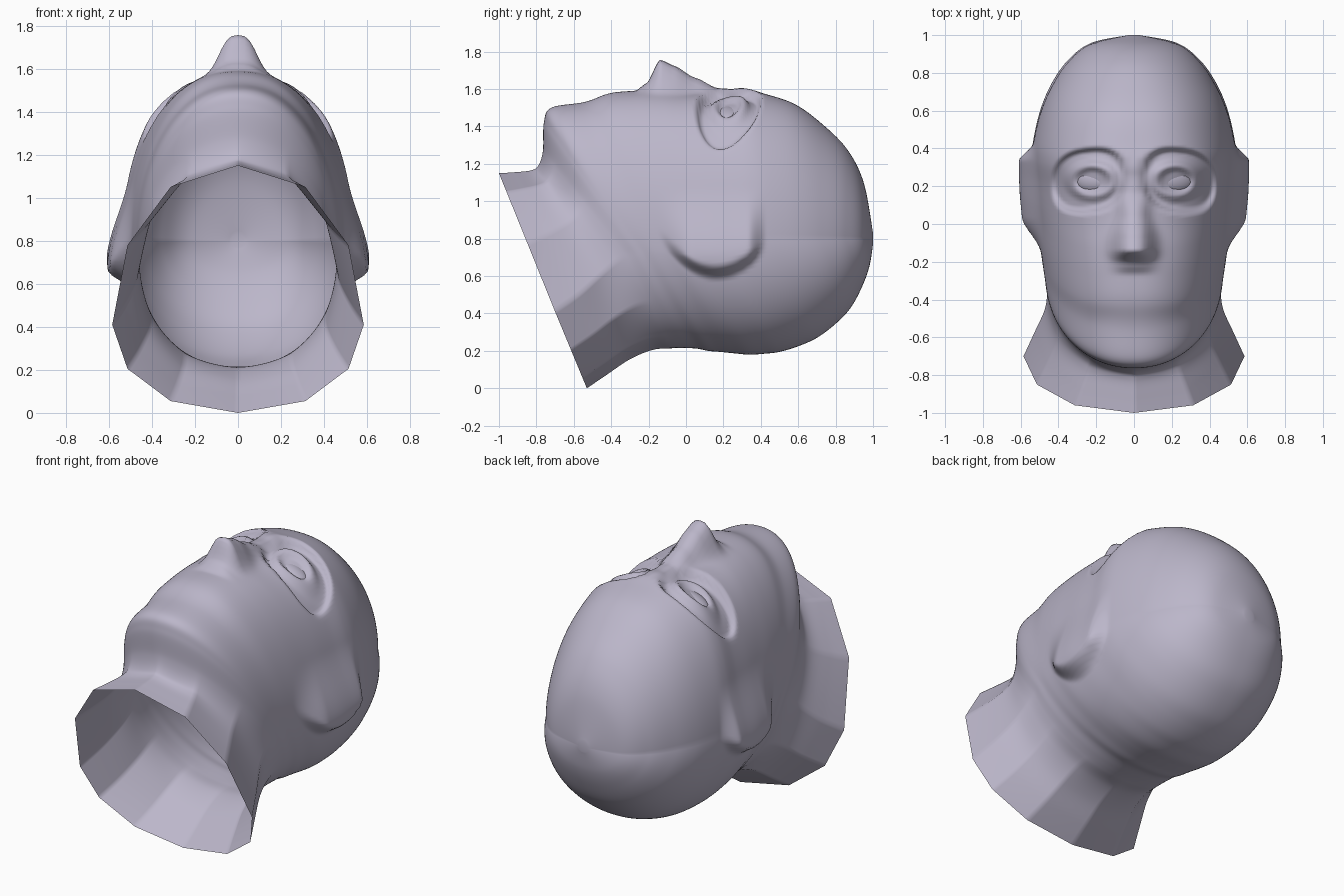
import bpy, bmesh, math
from math import sin, cos, pi, exp

if "Cube" in bpy.data.objects:
    bpy.data.objects.remove(bpy.data.objects["Cube"])

skin = bpy.data.materials.new("lavender_grey")
skin.diffuse_color = (0.50, 0.47, 0.59, 1)
skin.use_nodes = True
skin.node_tree.nodes["Principled BSDF"].inputs["Base Color"].default_value = skin.diffuse_color

# Ring keys: front (y, z), half width, side (y, z), back (y, z)
KEYS = [
    (-1.00, 1.15, .585, -.70, .41, -.53, .00),
    (-.92, 1.155, .525, -.57, .50, -.42, .075),
    (-.83, 1.165, .475, -.46, .60, -.30, .155),
    (-.79, 1.19, .46, -.38, .67, -.18, .205),
    (-.765, 1.27, .46, -.32, .71, -.08, .214),
    (-.76, 1.42, .47, -.27, .73, .00, .215),
    (-.72, 1.50, .475, -.23, .735, .06, .212),
    (-.55, 1.53, .485, -.18, .735, .12, .20),
    (-.43, 1.575, .495, -.12, .73, .18, .195),
    (-.28, 1.59, .51, -.04, .72, .26, .187),
    (-.14, 1.59, .52, .05, .72, .34, .18),
    (.00, 1.58, .53, .15, .73, .42, .185),
    (.17, 1.585, .535, .25, .75, .50, .195),
    (.30, 1.605, .54, .36, .78, .60, .225),
    (.42, 1.575, .53, .45, .80, .70, .27),
    (.58, 1.52, .495, .59, .80, .80, .345),
    (.72, 1.42, .44, .72, .80, .88, .43),
    (.86, 1.28, .355, .85, .80, .94, .54),
    (.95, 1.10, .235, .95, .80, .98, .65),
    (1.00, .83, .03, 1.0, .80, 1.0, .77),
]
# Fullness of the front half of the rings (smaller is squarer)
FULL = [.9, .9, .95, 1, 1, .95, .92, .9, .88, .86, .83, .8, .78, .76, .78, .85, .92, 1, 1, 1]
STEPS, SEGS = 10, 192


def spline(a, b, c, d, t):
    return .5 * (2*b + (c-a)*t + (2*a-5*b+4*c-d)*t*t + (3*b-a-3*c+d)*t**3)


def smooth(a, b, v):
    t = min(1, max(0, (v - a) / (b - a)))
    return t * t * (3 - 2 * t)


def lerp_table(table, v):
    for (a, fa), (b, fb) in zip(table, table[1:]):
        if a <= v <= b:
            return fa + (fb - fa) * (.5 * smooth(a, b, v) + .5 * (v - a) / (b - a))
    return 0


NOSE = [(-.27, 0), (-.21, .04), (-.14, .167), (-.06, .14), (.05, .08), (.17, .02), (.26, 0)]


def sculpt(x, y, z):
    """Add nose, eye sockets, mouth and ears to a point of the plain head."""
    ax = abs(x)
    dx = dz = 0
    if z > 1.15 and y > -.7:
        # nose
        w = .07 + .03 * smooth(.1, -.1, y)
        dz += lerp_table(NOSE, y) * exp(-(ax / w) ** 3)
        # eye sockets with raised lids
        r = (abs((ax - .24) / .20) ** 2.5 + abs((y - .23 - .1 * (.24 - ax)) / .175) ** 2.5) ** .4
        dz -= .06 * smooth(1.03, .82, r)
        lid = math.hypot((ax - .22) / .15, (y - .23) / .11)
        dz += .03 * smooth(1.1, .72, lid)
        dz -= .03 * smooth(.7, .4, lid)
        # hollow of the mouth
        dz -= .006 * exp(-((y + .47) / .06) ** 2) * smooth(.3, .1, ax)
    # ears: long slope from the cheek, rounded abrupt edge behind
    if .4 < z < 1.15:
        low = .61 + 2.2 * (y - .16) ** 2
        dx = .078 * smooth(1.08, .66, z) * smooth(low - .03, low + .05, z)
        dx *= smooth(-.16, .04, y) * smooth(.43, .33, y)
    return x + math.copysign(dx, x) * (ax > .2), y, z + dz


def ring_point(k, e, t):
    yf, zf, w, ys, zs, yb, zb = k
    c, s = cos(t), sin(t)
    ey, ez = (yf, zf) if c > 0 else (yb, zb)
    x = math.copysign(w * abs(s) ** (e if c > 0 else .9), s)
    return x, ys + (ey - ys) * abs(c), zs + (ez - zs) * abs(c)


def faceted_point(k, e, t):
    """Point on the same ring drawn with twelve straight sides."""
    q = pi / 6
    a = math.floor(t / q)
    f = t / q - a
    p0, p1 = ring_point(k, e, a * q), ring_point(k, e, (a + 1) * q)
    return [u + (v - u) * f for u, v in zip(p0, p1)]


# Head and open neck, lofted from the faceted neck rim to the crown
bm = bmesh.new()
rows = []
n = len(KEYS)
for i in range(n - 1):
    q = [KEYS[min(n - 1, max(0, i + d))] + (FULL[min(n - 1, max(0, i + d))],) for d in (-1, 0, 1, 2)]
    for j in range(STEPS + (i == n - 2)):
        v = [spline(*p, j / STEPS) for p in zip(*q)]
        facet = smooth(4.5, 1.5, i + j / STEPS)
        ring = []
        for m in range(SEGS):
            t = 2 * pi * m / SEGS
            p = ring_point(v[:7], v[7], t)
            if facet > 0:
                p = [a + (b - a) * facet for a, b in zip(p, faceted_point(v[:7], v[7], t))]
            ring.append(bm.verts.new(sculpt(*p)))
        rows.append(ring)
for a, b in zip(rows, rows[1:]):
    for m in range(SEGS):
        o = (m + 1) % SEGS
        bm.faces.new((a[m], a[o], b[o], b[m]))
bm.faces.new(rows[-1])
bmesh.ops.recalc_face_normals(bm, faces=bm.faces)
mesh = bpy.data.meshes.new("head")
bm.to_mesh(mesh)
bm.free()
head = bpy.data.objects.new("head", mesh)
bpy.context.collection.objects.link(head)

# Eyes
parts = [head]
for side, label in ((-1, "left_eye"), (1, "right_eye")):
    bpy.ops.mesh.primitive_uv_sphere_add(segments=32, ring_count=16, location=(side * .22, .23, 1.455),
                                         rotation=(0, side * .42, 0))
    eye = bpy.context.object
    eye.name = label
    eye.scale = (.098, .064, .04)
    parts.append(eye)

for ob in parts:
    ob.data.materials.append(skin)
    bpy.ops.object.select_all(action='DESELECT')
    ob.select_set(True)
    bpy.context.view_layer.objects.active = ob
    bpy.ops.object.shade_smooth_by_angle(angle=math.radians(80))
